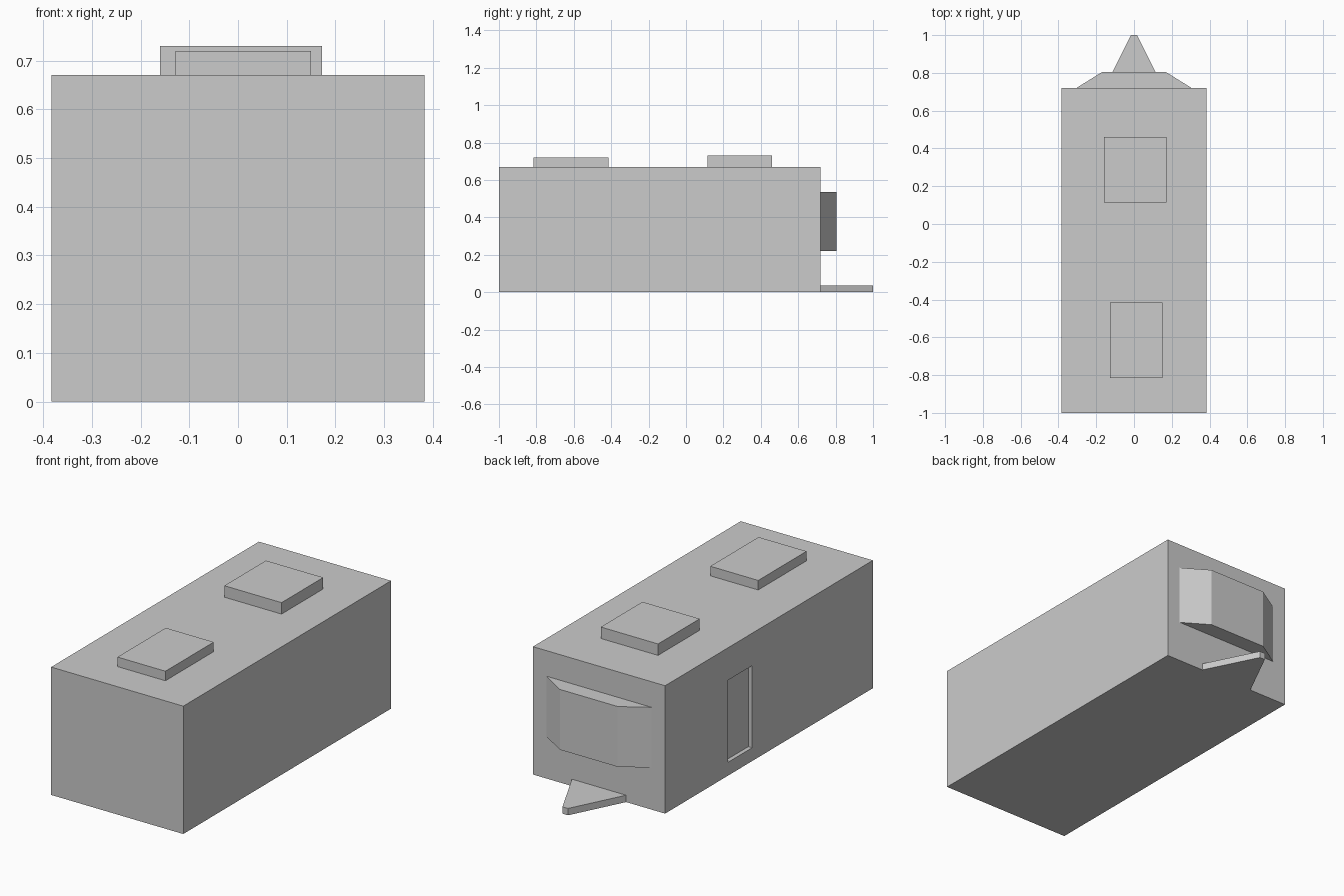
import bpy, bmesh

if "Cube" in bpy.data.objects:
    bpy.data.objects.remove(bpy.data.objects["Cube"])


def prism(name, outline, z0, z1):
    """Extrude a plan outline (x, y) vertically from z0 to z1."""
    bm = bmesh.new()
    face = bm.faces.new([bm.verts.new((x, y, z0)) for x, y in outline])
    ext = bmesh.ops.extrude_face_region(bm, geom=[face])
    top = [v for v in ext["geom"] if isinstance(v, bmesh.types.BMVert)]
    bmesh.ops.translate(bm, verts=top, vec=(0, 0, z1 - z0))
    bmesh.ops.recalc_face_normals(bm, faces=bm.faces)
    mesh = bpy.data.meshes.new(name)
    bm.to_mesh(mesh)
    bm.free()
    obj = bpy.data.objects.new(name, mesh)
    bpy.context.collection.objects.link(obj)
    return obj


def box(name, x0, x1, y0, y1, z0, z1):
    return prism(name, [(x0, y0), (x1, y0), (x1, y1), (x0, y1)], z0, z1)


def taper(half0, half1, y0, y1):
    """Symmetric trapezoid outline narrowing towards +y."""
    return [(-half0, y0), (half0, y0), (half1, y1), (-half1, y1)]


W, BACK, ROOF = 0.383, 0.72, 0.67

# Main body with a shallow door recess on the left side
body = box("trailer_body", -W, W, -1.0, BACK, 0, ROOF)
cutter = box("door_cutter", -W - 0.1, -W + 0.022, 0.0, 0.2, 0.07, 0.50)
cutter.hide_render = True
cutter.hide_viewport = True
cut = body.modifiers.new("door_recess", "BOOLEAN")
cut.operation = "DIFFERENCE"
cut.solver = "EXACT"
cut.object = cutter

# Roof hatches
box("roof_hatch_rear", -0.16, 0.172, 0.115, 0.46, ROOF, 0.73)
box("roof_hatch_front", -0.128, 0.15, -0.815, -0.415, ROOF, 0.72)

# Bay window and drawbar on the back wall
prism("bay_window", taper(0.305, 0.168, BACK, 0.805), 0.22, 0.536)
prism("drawbar", taper(0.157, 0.016, BACK, 1.0), 0, 0.036)
